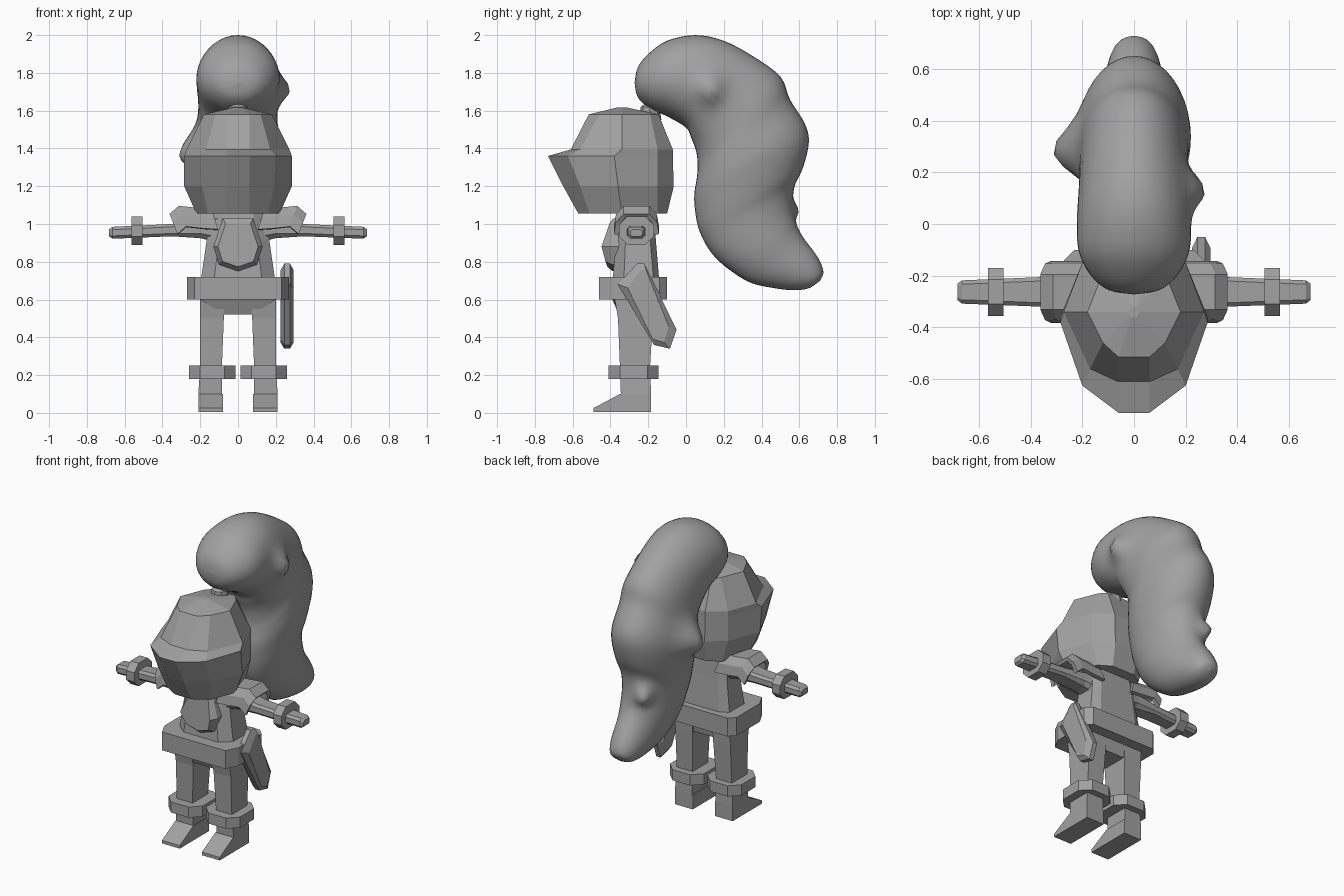
import bpy, bmesh, math
from mathutils import Vector

if "Cube" in bpy.data.objects:
    bpy.data.objects.remove(bpy.data.objects["Cube"])

GREY = bpy.data.materials.new("plain_grey")
GREY.diffuse_color = (0.36, 0.36, 0.36, 1)
GREY.use_nodes = True
GREY.node_tree.nodes["Principled BSDF"].inputs["Base Color"].default_value = GREY.diffuse_color


def finish(name, bm):
    bmesh.ops.recalc_face_normals(bm, faces=bm.faces)
    me = bpy.data.meshes.new(name)
    bm.to_mesh(me)
    bm.free()
    ob = bpy.data.objects.new(name, me)
    me.materials.append(GREY)
    bpy.context.collection.objects.link(ob)
    return ob


def loft(name, rings, caps=True, closed=True):
    """Skin a list of equal-length point rings."""
    bm = bmesh.new()
    vs = [[bm.verts.new(p) for p in r] for r in rings]
    n = len(rings[0])
    for a, b in zip(vs, vs[1:]):
        for i in range(n if closed else n - 1):
            j = (i + 1) % n
            bm.faces.new((a[i], a[j], b[j], b[i]))
    if caps:
        bm.faces.new(vs[0])
        bm.faces.new(vs[-1])
    return finish(name, bm)


def sym(half, z):
    """Mirror half an outline (front to back) into a full ring."""
    full = half + [(-x, y) for x, y in reversed(half)]
    return [(x, y, z) for x, y in full]


def rect(x0, x1, y0, y1, z):
    return [(x0, y0, z), (x1, y0, z), (x1, y1, z), (x0, y1, z)]


def octa(a0, a1, b0, b1, c):
    """Chamfered rectangle outline."""
    return [(a0 + c, b0), (a1 - c, b0), (a1, b0 + c), (a1, b1 - c),
            (a1 - c, b1), (a0 + c, b1), (a0, b1 - c), (a0, b0 + c)]


def mirrored(name, ob):
    """Copy a part to the other side of x = 0."""
    bm = bmesh.new()
    bm.from_mesh(ob.data)
    for v in bm.verts:
        v.co.x *= -1
    other = finish(name, bm)
    for m in ob.modifiers:
        c = other.modifiers.new(m.name, m.type)
        if m.type == 'SOLIDIFY':
            c.thickness, c.offset = m.thickness, m.offset


# Helmet with a protruding brow, closed by a shallow crown
helmet = [
    ([(.06, -.57), (.16, -.51), (.22, -.34), (.16, -.15), (.08, -.10)], 1.055),
    ([(.06, -.65), (.19, -.56), (.285, -.36), (.2, -.15), (.09, -.065)], 1.2),
    ([(.06, -.73), (.2, -.625), (.285, -.38), (.2, -.15), (.09, -.07)], 1.36),
    ([(.06, -.61), (.17, -.56), (.272, -.34), (.2, -.15), (.09, -.07)], 1.395),
    ([(.06, -.515), (.12, -.46), (.18, -.34), (.12, -.19), (.08, -.145)], 1.58),
    ([(.01, -.36), (.015, -.35), (.02, -.34), (.015, -.33), (.01, -.32)], 1.618),
]
loft("helmet", [sym(h, z) for h, z in helmet])

# Socket holding the plume
loft("plume_socket", [[(r * math.cos(a * math.pi / 4), -.19 + r * math.sin(a * math.pi / 4), z)
                       for a in range(8)] for r, z in ((.06, 1.55), (.05, 1.62), (.025, 1.64))])

# Plume: outer edge (y, z), inner edge (y, z), half width
plume = [
    (-.272, 1.75, -.272, 1.748, .002), (-.255, 1.83, -.255, 1.67, .1),
    (-.2, 1.90, -.19, 1.61, .17), (-.1, 1.97, -.1, 1.57, .215),
    (.05, 2.0, 0, 1.51, .22), (.2, 1.97, .03, 1.45, .215),
    (.36, 1.885, .055, 1.38, .21), (.5, 1.78, .062, 1.3, .21),
    (.55, 1.66, .055, 1.23, .215), (.63, 1.53, .045, 1.17, .22),
    (.65, 1.43, .045, 1.1, .21), (.62, 1.3, .06, 1.0, .19),
    (.575, 1.2, .09, .92, .17), (.565, 1.1, .14, .84, .16),
    (.585, 1.0, .22, .765, .15), (.62, .93, .34, .69, .13),
    (.68, .85, .47, .66, .11), (.715, .79, .57, .65, .09),
    (.727, .74, .65, .66, .06), (.71, .7, .708, .698, .002)]


def smooth_path(pts, steps):
    out = []
    for i in range(len(pts) - 1):
        p = [pts[max(0, min(len(pts) - 1, i + k))] for k in (-1, 0, 1, 2)]
        for s in range(steps):
            t = s / steps
            out.append([.5 * (2 * b + (c - a) * t + (2 * a - 5 * b + 4 * c - d) * t * t
                              + (3 * b - a - 3 * c + d) * t ** 3) for a, b, c, d in zip(*p)])
    return out + [list(pts[-1])]


# Small tufts: centre, pull, radius
tufts = [((.2, .13, 1.72), (.065, 0, -.01), .07),
         ((-.2, .28, 1.40), (-.1, 0, -.03), .1),
         ((-.08, .56, 1.08), (-.04, .055, -.01), .055)]
rings = []
for oy, oz, iy, iz, w in smooth_path(plume, 4):
    ring = []
    for k in range(40):
        a = k * math.tau / 40
        c = math.cos(a)
        v = Vector((w * math.sin(a), (oy + iy) / 2 + c * (oy - iy) / 2,
                    (oz + iz) / 2 + c * (oz - iz) / 2))
        base = v.copy()
        for p, d, r in tufts:
            v += Vector(d) * math.exp(-(base - Vector(p)).length_squared / r ** 2)
        ring.append(v)
    rings.append(ring)
ob = loft("plume", rings)
ob.data.polygons.foreach_set("use_smooth", [True] * len(ob.data.polygons))

# Torso, belt and hips
loft("torso", [sym([(.13, -.39), (.2, -.33), (.2, -.17), (.14, -.14)], .68),
               sym([(.1, -.37), (.165, -.32), (.165, -.19), (.12, -.16)], .92),
               sym([(.08, -.35), (.15, -.31), (.15, -.2), (.1, -.17)], 1.07)])
belt = [(.23, -.46), (.27, -.38), (.27, -.14), (.23, -.1)]
loft("belt", [sym(belt, .6), sym(belt, .72)])
loft("hips", [rect(-.075, .075, -.355, -.185, .52), rect(-.2, .2, -.39, -.17, .6),
              rect(-.2, .2, -.39, -.17, .65)])

# Chest plate
plate = [(.08, 1.03), (.13, .88), (.1, .785), (0, .75), (-.1, .785), (-.13, .88), (-.08, 1.03)]
loft("chest_plate", [[(x * s, y - .05 * (1 - abs(z - .87) / .16) * k, .88 + (z - .88) * s)
                      for x, z in plate] for s, y, k in
                     ((1, -.33, 0), (1, -.385, .3), (.82, -.405, .9))])

# Legs with boots
leg = loft("leg_right", [rect(.085, .21, -.345, -.185, .01), rect(.085, .21, -.345, -.185, .1),
                         rect(.085, .2, -.35, -.19, .25), rect(.075, .2, -.36, -.175, .5),
                         rect(.07, .2, -.38, -.17, .62)])
mirrored("leg_left", leg)
boot = loft("boot_right", [
    [(x, y, z) for y, z in ((-.185, .005), (-.49, .005), (-.49, .025), (-.35, .1), (-.185, .1))]
    for x in (.08, .21)])
mirrored("boot_left", boot)
cuff = octa(.012, .26, -.41, -.145, .06)
anklet = loft("anklet_right", [[(x, y, z) for x, y in cuff] for z in (.18, .25)])
mirrored("anklet_left", anklet)

# Arms, tapering to blunt hands
arm_sections = [(.1, -.34, -.19, .9, 1.06, .03), (.2, -.325, -.2, .925, 1.03, .025),
                (.35, -.32, -.205, .935, 1.0, .015), (.665, -.308, -.218, .922, .985, .015),
                (.682, -.295, -.23, .935, .972, .01)]
arm = loft("arm_right", [[(x, y, z) for y, z in octa(y0, y1, z0, z1, c)]
                         for x, y0, y1, z0, z1, c in arm_sections])
mirrored("arm_left", arm)
cuff = octa(-.355, -.17, .89, 1.04, .045)
bracelet = loft("bracelet_right", [[(x, y, z) for y, z in cuff] for x in (.505, .565)])
mirrored("bracelet_left", bracelet)

# Arched shoulder guards
arch = [(-.37, -.1), (-.36, -.04), (-.325, 0), (-.2, 0), (-.165, -.04), (-.155, -.1)]
guard = loft("shoulder_guard_right", [[(x + dz * .35, y, top + dz) for y, dz in arch]
                                      for x, top in ((.14, 1.07), (.22, 1.075), (.31, 1.085), (.355, 1.045))],
             caps=False, closed=False)
m = guard.modifiers.new("thickness", 'SOLIDIFY')
m.thickness, m.offset = .025, 0
mirrored("shoulder_guard_left", guard)

# Slanted scabbard on the right hip
blade = [(-.36, .68), (-.26, .79), (-.22, .79), (-.05, .44), (-.085, .34), (-.17, .36)]
cy, cz = -.19, .56
loft("scabbard", [[(x, cy + (y - cy) * s, cz + (z - cz) * (s + 1) / 2) for y, z in blade]
                  for x, s in ((.225, .7), (.245, 1), (.275, 1), (.295, .7))])
